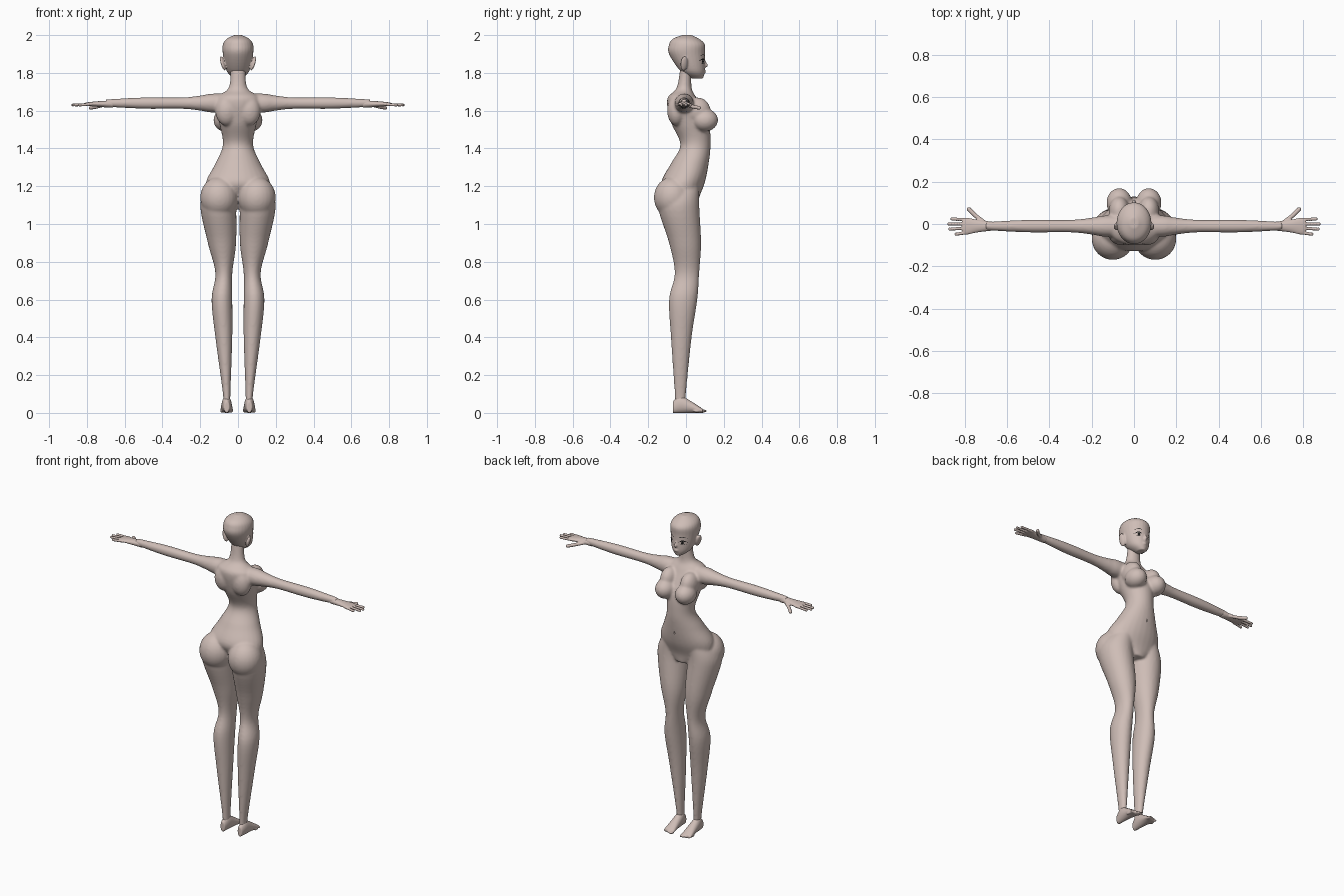
import bpy, bmesh, math
from mathutils import Matrix, Vector, Euler
from mathutils.bvhtree import BVHTree

if "Cube" in bpy.data.objects:
    bpy.data.objects.remove(bpy.data.objects["Cube"])


def material(name, colour):
    mat = bpy.data.materials.new(name)
    mat.use_nodes = True
    mat.diffuse_color = (*colour, 1)
    mat.node_tree.nodes["Principled BSDF"].inputs["Base Color"].default_value = (*colour, 1)
    return mat


skin = material("pale skin", (0.62, 0.51, 0.47))
black = material("lash black", (0.01, 0.01, 0.01))


def spline(rows, steps=6):
    """Catmull-Rom interpolation of cross-section rows."""
    smooth_rows = []
    last = len(rows) - 1
    for i in range(last):
        before, start, end, after = (rows[min(max(i + k, 0), last)] for k in (-1, 0, 1, 2))
        for step in range(steps):
            t = step / steps
            smooth_rows.append([
                q + t / 2 * (r - p + t * (2 * p - 5 * q + 4 * r - u + t * (3 * (q - r) + u - p)))
                for p, q, r, u in zip(before, start, end, after)])
    return smooth_rows + [rows[last]]


def loft(bm, axis, rows, side=1, segments=28):
    """Skin ellipses; each row is a position, then low and high bounds across."""
    rings = []
    for position, low_a, high_a, low_b, high_b in spline(rows):
        ring = []
        for k in range(segments):
            angle = math.tau * k / segments
            a = (low_a + high_a) / 2 + (high_a - low_a) / 2 * math.cos(angle)
            b = (low_b + high_b) / 2 + (high_b - low_b) / 2 * math.sin(angle)
            x, y, z = {"X": (position, a, b), "Y": (a, position, b), "Z": (a, b, position)}[axis]
            ring.append(bm.verts.new((x * side, y, z)))
        rings.append(ring)
    faces = [bm.faces.new(rings[0]), bm.faces.new(rings[-1])]
    for lower, upper in zip(rings, rings[1:]):
        for k in range(segments):
            faces.append(bm.faces.new((lower[k - 1], lower[k], upper[k], upper[k - 1])))
    bmesh.ops.recalc_face_normals(bm, faces=faces)


def upright(bm, rows):
    """Symmetric loft from rows of height, half width, back and front."""
    loft(bm, "Z", [(height, -half, half, back, front) for height, half, back, front in rows])


def sideways(bm, rows, y, z, side=1):
    """Straight limb from rows of distance, half depth and half thickness."""
    loft(bm, "X", [(x, y - depth, y + depth, z - thick, z + thick) for x, depth, thick in rows], side)


def ball(bm, centre, radii, rotation=(0, 0, 0)):
    matrix = Matrix.LocRotScale(Vector(centre), Euler(rotation), Vector(radii))
    bmesh.ops.create_uvsphere(bm, u_segments=24, v_segments=16, radius=1, matrix=matrix)


def finger(bm, points, radius):
    """Rounded finger following the points."""
    for start, end in zip(points, points[1:]):
        for k in range(9):
            ball(bm, Vector(start).lerp(Vector(end), k / 8), (radius, radius, radius))


def finish(name, bm, mat):
    mesh = bpy.data.meshes.new(name)
    bm.to_mesh(mesh)
    bm.free()
    mesh.materials.append(mat)
    part = bpy.data.objects.new(name, mesh)
    bpy.context.collection.objects.link(part)
    return part


def fuse(part, voxel, iterations):
    """Merge overlapping forms into one soft surface."""
    remesh = part.modifiers.new("fuse", "REMESH")
    remesh.mode = "VOXEL"
    remesh.voxel_size = voxel
    remesh.use_smooth_shade = True
    part.modifiers.new("soften", "SMOOTH").iterations = iterations
    return part


def mirror(part):
    part.modifiers.new("mirror", "MIRROR").use_mirror_merge = False


# Body: torso, neck, legs and arms
bm = bmesh.new()
upright(bm, [(1.08, 0.05, -0.05, 0.06), (1.14, 0.15, -0.09, 0.07), (1.22, 0.17, -0.13, 0.1),
             (1.32, 0.12, -0.08, 0.12), (1.42, 0.08, -0.03, 0.13), (1.54, 0.1, -0.08, 0.12),
             (1.66, 0.12, -0.1, 0.06), (1.72, 0.05, -0.05, 0.03), (1.83, 0.04, -0.03, 0.03)])
leg = [(1.2, 0.02, 0.16, -0.11, 0.07), (1.1, 0.01, 0.2, -0.15, 0.07), (0.9, 0.01, 0.16, -0.09, 0.08),
       (0.74, 0.03, 0.12, -0.06, 0.07), (0.6, 0.03, 0.14, -0.09, 0.06), (0.4, 0.03, 0.12, -0.08, 0.03),
       (0.1, 0.04, 0.08, -0.06, 0), (0.04, 0.04, 0.08, -0.06, 0)]
arm = [(0.06, 0.05, 0.05), (0.14, 0.05, 0.05), (0.2, 0.04, 0.04),
       (0.3, 0.03, 0.03), (0.5, 0.03, 0.03), (0.7, 0.02, 0.02)]
for side in (1, -1):
    loft(bm, "Z", leg, side)
    sideways(bm, arm, -0.01, 1.64, side)
    # Hips, chest and shoulder blades
    ball(bm, (side * 0.1, -0.07, 1.14), (0.1, 0.1, 0.11))
    ball(bm, (side * 0.07, 0.1, 1.55), (0.06, 0.07, 0.06))
    ball(bm, (side * 0.07, 0.06, 1.6), (0.05, 0.07, 0.07))
    ball(bm, (side * 0.06, -0.05, 1.6), (0.06, 0.05, 0.08))
body = fuse(finish("body", bm, skin), 0.007, 8)

# Navel hollow
bm = bmesh.new()
ball(bm, (0, 0.12, 1.29), (0.006, 0.01, 0.01))
cutter = finish("navel_cutter", bm, skin)
cutter.hide_render = True
cutter.hide_set(True)
navel = body.modifiers.new("navel", "BOOLEAN")
navel.object = cutter

# Hands, palms down and thumbs forward
bm = bmesh.new()
sideways(bm, [(0.66, 0.02, 0.02), (0.74, 0.03, 0.015), (0.79, 0.04, 0.01), (0.81, 0.03, 0.007)], -0.01, 1.635)
for i, tip in enumerate((0.84, 0.87, 0.875, 0.86)):
    y = 0.02 * i - 0.04
    finger(bm, [(0.78, y, 1.633), (tip, y * 1.2, 1.63)], 0.008)
finger(bm, [(0.71, 0.01, 1.63), (0.75, 0.04, 1.62), (0.78, 0.07, 1.615)], 0.01)
mirror(fuse(finish("hands", bm, skin), 0.0035, 3))

# Feet with toes
bm = bmesh.new()
foot = [(-0.07, 0.015, 0.06), (-0.03, 0.025, 0.09), (0.03, 0.03, 0.06), (0.09, 0.035, 0.02)]
loft(bm, "Y", [(y, 0.06 - half, 0.06 + half, 0, top) for y, half, top in foot])
for i in range(5):
    ball(bm, (0.034 + 0.013 * i, 0.09 - 0.002 * i * i, 0.01), (0.008, 0.02, 0.008))
mirror(fuse(finish("feet", bm, skin), 0.004, 3))

# Head with nose, lips and ears
bm = bmesh.new()
upright(bm, [(1.77, 0.02, 0.03, 0.09), (1.81, 0.06, -0.03, 0.1), (1.9, 0.08, -0.09, 0.1),
             (1.95, 0.08, -0.09, 0.1), (1.98, 0.06, -0.07, 0.07), (2, 0.02, -0.02, 0.03)])
ball(bm, (0, 0.1, 1.84), (0.01, 0.017, 0.012))
ball(bm, (0, 0.098, 1.85), (0.006, 0.012, 0.02), (0.3, 0, 0))
for z in (1.811, 1.804):
    ball(bm, (0, 0.095, z), (0.016, 0.011, 0.004))
for side in (1, -1):
    ball(bm, (side * 0.08, -0.01, 1.85), (0.01, 0.02, 0.04), (0, side * 0.3, side * 0.3))
head = fuse(finish("head", bm, skin), 0.0045, 4)

# Painted lashes, irises and brows laid on the face
face = BVHTree.FromObject(head, bpy.context.evaluated_depsgraph_get())


def painted(name, inner, outer, height, arch, thickness, steps=12):
    """Thin arched plate, tapered at both ends, draped over the face."""
    bm = bmesh.new()
    pairs = []
    for k in range(steps + 1):
        x = inner + (outer - inner) * k / steps
        bulge = math.sin(math.pi * k / steps)
        half = max(thickness * bulge, 0.0004)
        pair = []
        for z in (height + arch * bulge - half, height + arch * bulge + half):
            hit = face.ray_cast(Vector((x, 1, z)), Vector((0, -1, 0)))[0]
            pair.append(bm.verts.new(hit + Vector((0, 0.002, 0))))
        pairs.append(pair)
    for (a, b), (c, d) in zip(pairs, pairs[1:]):
        bm.faces.new((a, b, d, c))
    mirror(finish(name, bm, black))


painted("upper_lashes", 0.017, 0.06, 1.862, 0.011, 0.004)
painted("lower_lashes", 0.025, 0.055, 1.851, -0.003, 0.001)
painted("irises", 0.03, 0.046, 1.86, 0, 0.01)
painted("brows", 0.014, 0.06, 1.888, 0.008, 0.002)
